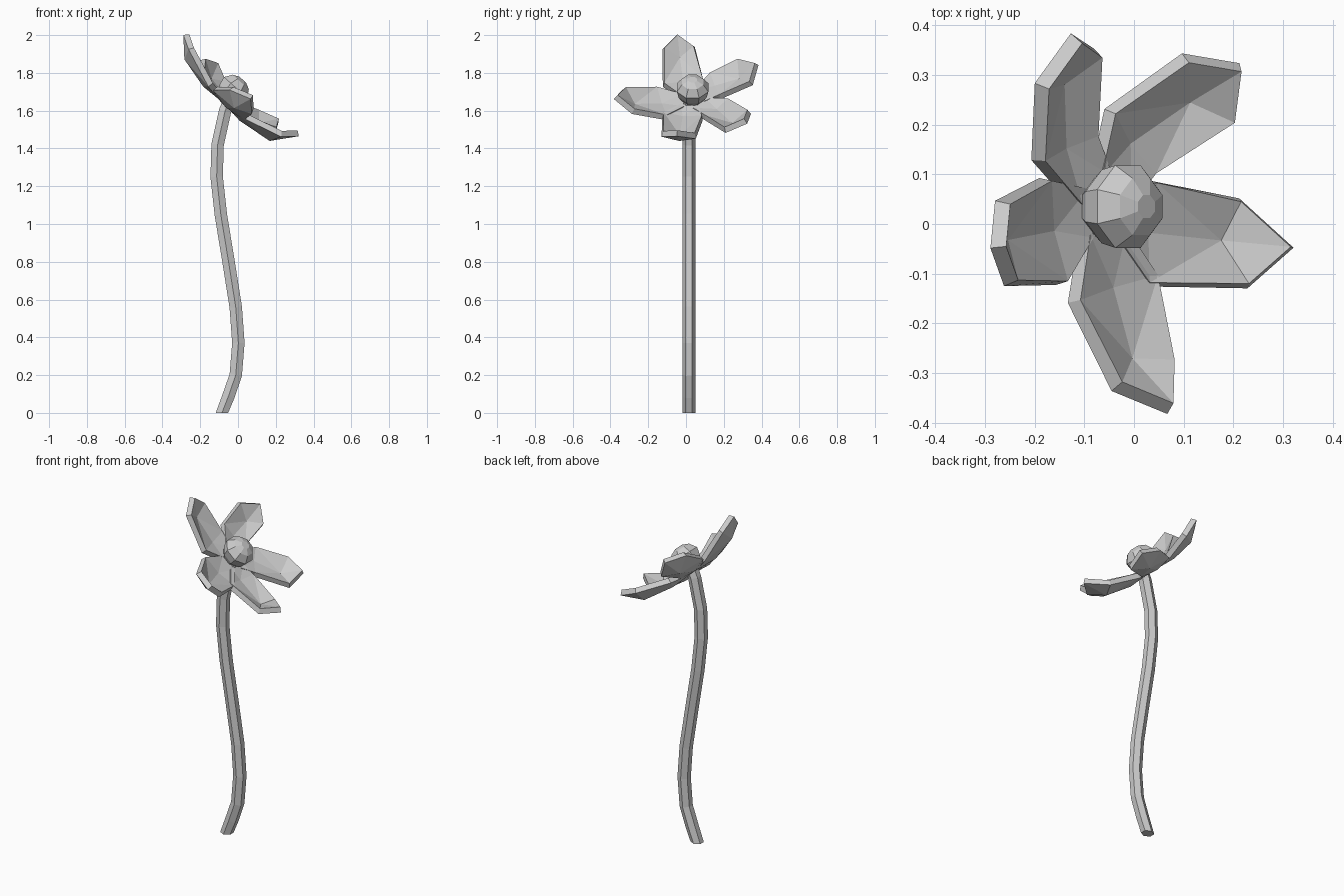
import bpy
import bmesh
import math
from mathutils import Matrix, Vector

if "Cube" in bpy.data.objects:
    bpy.data.objects.remove(bpy.data.objects["Cube"])


def add_object(name, bm, matrix=None):
    mesh = bpy.data.meshes.new(name)
    bm.to_mesh(mesh)
    bm.free()
    ob = bpy.data.objects.new(name, mesh)
    bpy.context.collection.objects.link(ob)
    if matrix:
        ob.matrix_world = matrix
    return ob


def loft(name, rings, matrix=None):
    """Skin a list of point rings and cap both ends."""
    bm = bmesh.new()
    loops = [[bm.verts.new(p) for p in ring] for ring in rings]
    n = len(loops[0])
    for a, b in zip(loops, loops[1:]):
        for i in range(n):
            bm.faces.new((a[i], a[(i + 1) % n], b[(i + 1) % n], b[i]))
    bm.faces.new(loops[0][::-1])
    bm.faces.new(loops[-1])
    bmesh.ops.recalc_face_normals(bm, faces=bm.faces)
    return add_object(name, bm, matrix)


# Stem: six-sided tube along a gentle S curve
path = [(-.085, 0), (-.05, .09), (-.012, .2), (.002, .37), (-.012, .56), (-.05, .8),
        (-.091, 1.05), (-.113, 1.25), (-.108, 1.42), (-.068, 1.6), (-.04, 1.665)]
rings = []
for k, (x, z) in enumerate(path):
    a, b = path[max(k - 1, 0)], path[min(k + 1, len(path) - 1)]
    side = Vector((b[1] - a[1], 0, a[0] - b[0])).normalized()
    if k == 0:
        side = Vector((1, 0, 0))
    ring = []
    for i in range(6):
        t = math.pi / 2 + i * math.pi / 3
        ring.append(Vector((x, .015, z)) + side * .038 * math.cos(t)
                    + Vector((0, .034 * math.sin(t), 0)))
    rings.append(ring)
loft("stem", rings)

# Flower head frame, tilted towards +x
head = Matrix.Translation((-.01, .017, 1.68)) @ Matrix.Rotation(math.radians(42), 4, 'Y')

# Domed flower centre
profile = [(.055, -.055), (.08, -.015), (.09, .03), (.062, .07), (.025, .086)]
loft("flower_centre",
     [[(-.03 + r * math.cos((i + .5) * math.pi / 4), .018 + r * math.sin((i + .5) * math.pi / 4), h)
       for i in range(8)] for r, h in profile], head)

# Petal outlines in the head plane, anticlockwise: side, shoulder, tip, shoulder, side
petals = [
    [(.09, -.135), (.305, -.137), (.365, -.063), (.30, .028), (.113, .066)],
    [(.11, .085), (.27, .187), (.25, .29), (.14, .308), (-.01, .205)],
    [(-.05, .16), (-.09, .318), (-.185, .347), (-.25, .255), (-.207, .11)],
    [(-.18, .07), (-.353, .023), (-.40, -.062), (-.335, -.13), (-.136, -.132)],
    [(-.104, -.17), (-.04, -.335), (.065, -.378), (.115, -.29), (.112, -.12)],
]
tip_lift = [.035, .005, 0, 0, .005]


def lift(p, drop=0):
    """Petals curl upwards with distance from the centre."""
    return Vector((p.x, p.y, -.045 + 1.8 * p.length ** 3 - drop))


for k, outline in enumerate(petals):
    pts = [Vector(p) for p in outline]
    d = sum(pts, Vector((0, 0))).normalized()
    perp = Vector((-d.y, d.x))
    base = d * .045 + Vector((-.02, .012))
    edge = [base - perp * .05] + pts + [base + perp * .05]
    near = (pts[0] + pts[4]) / 2
    far = (pts[1] + pts[3]) / 2 * .92
    bm = bmesh.new()
    e = [bm.verts.new(lift(p, -tip_lift[k] if i == 3 else 0)) for i, p in enumerate(edge)]
    m1 = bm.verts.new(lift(near, .012))
    m2 = bm.verts.new(lift(far, .027))
    # Cupped facets either side of the spine
    for f in ((e[0], e[1], m1), (e[0], m1, e[6]), (m1, e[5], e[6]),
              (e[1], e[2], m2), (e[1], m2, m1), (m1, m2, e[5]), (m2, e[4], e[5]),
              (e[2], e[3], m2), (m2, e[3], e[4])):
        bm.faces.new(f)
    ob = add_object(f"petal_{k + 1}", bm, head)
    mod = ob.modifiers.new("thickness", 'SOLIDIFY')
    mod.thickness = .032
    mod.offset = -1
